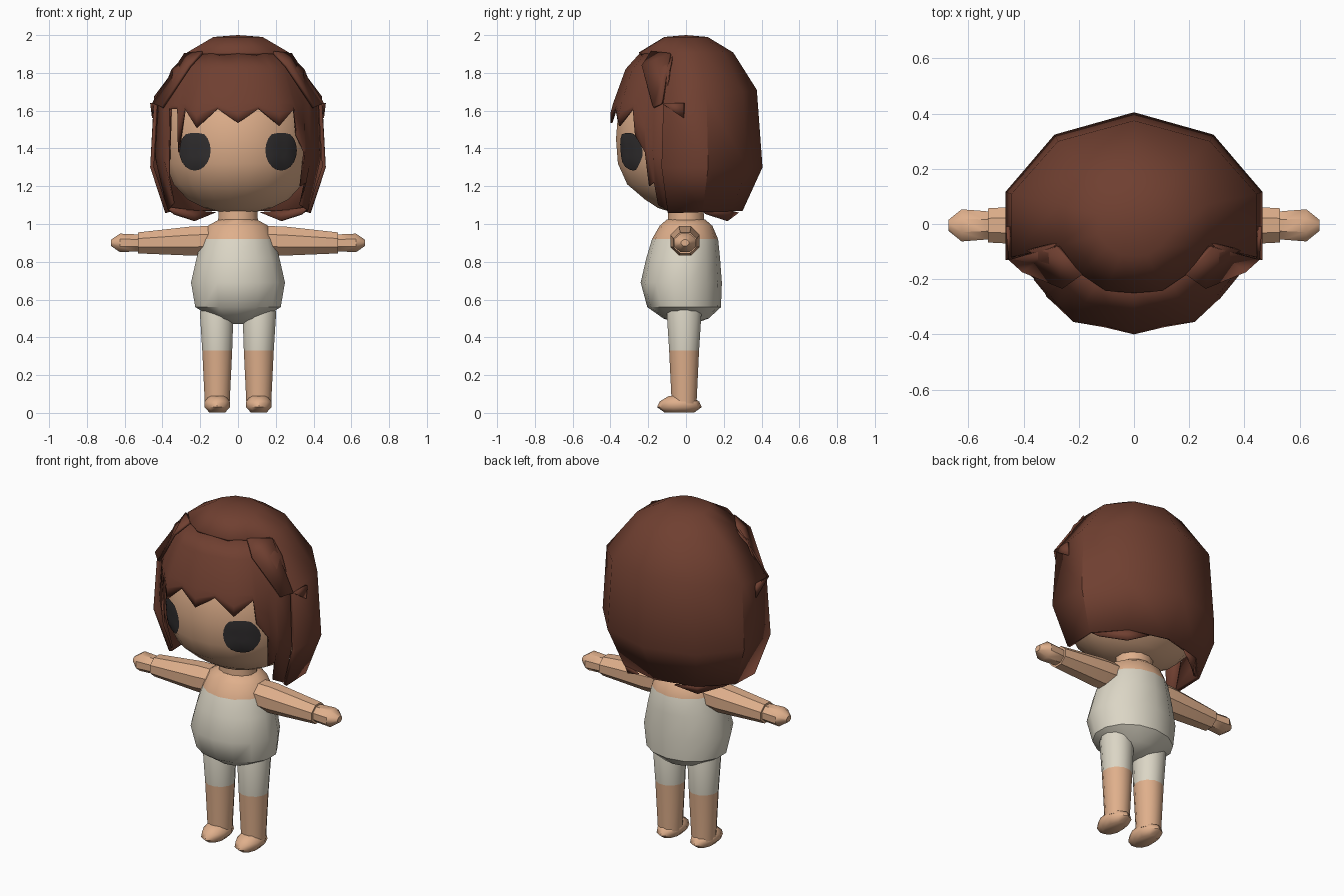
import bpy, bmesh, math
from mathutils import Vector
from mathutils.bvhtree import BVHTree

if "Cube" in bpy.data.objects:
    bpy.data.objects.remove(bpy.data.objects["Cube"])


def material(name, rgb):
    m = bpy.data.materials.new(name)
    m.diffuse_color = (*rgb, 1)
    m.use_nodes = True
    m.node_tree.nodes["Principled BSDF"].inputs["Base Color"].default_value = m.diffuse_color
    return m


SKIN = material("skin", (0.74, 0.43, 0.26))
HAIR = material("brown hair", (0.16, 0.05, 0.03))
CREAM = material("cream cloth", (0.71, 0.67, 0.56))
DARK = material("dark eye", (0.032, 0.029, 0.030))


def make(name, verts, faces, mats, rule=None, thick=0, angle=40):
    """Object with outward normals, rule-based colours and smooth shading."""
    bm = bmesh.new()
    vs = [bm.verts.new(v) for v in verts]
    for f in faces:
        bm.faces.new([vs[i] for i in f])
    bmesh.ops.remove_doubles(bm, verts=bm.verts, dist=1e-5)
    bmesh.ops.recalc_face_normals(bm, faces=bm.faces)
    bm.normal_update()
    # pick the outward side, measured from the body axis
    ref = Vector((0, 0, 1.45)) if thick else sum((v.co for v in bm.verts), Vector()) / len(bm.verts)
    if sum(f.normal.dot(f.calc_center_median() - ref) * f.calc_area() for f in bm.faces) < 0:
        bmesh.ops.reverse_faces(bm, faces=bm.faces)
    for f in bm.faces:
        if rule:
            f.material_index = rule(f.calc_center_median())
    me = bpy.data.meshes.new(name)
    bm.to_mesh(me)
    bm.free()
    for m in mats:
        me.materials.append(m)
    ob = bpy.data.objects.new(name, me)
    bpy.context.collection.objects.link(ob)
    if thick:
        s = ob.modifiers.new("thickness", 'SOLIDIFY')
        s.thickness, s.offset = thick, -1
    bpy.context.view_layer.objects.active = ob
    ob.select_set(True)
    bpy.ops.object.shade_smooth_by_angle(angle=math.radians(angle))
    ob.select_set(False)
    return ob


def loft(name, rings, n, mats, rule=None, along_x=0, angle=40):
    """Capped tube of ellipses (cx, cy, z, rx, ry); along_x = +-1 lays it sideways."""
    verts, faces = [], []
    for cx, cy, z, rx, ry in rings:
        for k in range(n):
            a = 2 * math.pi * (k + 0.5) / n
            p = (cx + rx * math.cos(a), cy + ry * math.sin(a), z)
            verts.append((along_x * p[2], p[1], p[0]) if along_x else p)
    for r in range(len(rings) - 1):
        for k in range(n):
            j = (k + 1) % n
            faces.append((r * n + k, r * n + j, r * n + n + j, r * n + n + k))
    faces += [tuple(range(n)), tuple(range(len(verts) - n, len(verts)))]
    return make(name, verts, faces, mats, rule, 0, angle)


def interp(x, table):
    """Linear interpolation in a table sorted by x."""
    for (x0, y0), (x1, y1) in zip(table, table[1:]):
        if x <= x1:
            t = max(0, (x - x0) / (x1 - x0))
            return y0 + t * (y1 - y0)
    return table[-1][1]


# Head and neck
head = loft("head", [(0, 0, z, rx, ry) for z, rx, ry in (
    (1.06, .08, .07), (1.085, .18, .15), (1.13, .27, .22), (1.21, .345, .315),
    (1.32, .39, .365), (1.45, .40, .375), (1.58, .39, .365), (1.70, .35, .315),
    (1.82, .23, .215), (1.89, .08, .08))], 20, [SKIN])
loft("neck", [(0, 0, .98, .11, .10), (0, 0, 1.12, .105, .095)], 12, [SKIN])

# Torso: bare shoulders above a cream suit
loft("torso", [(0, cy, z, rx, ry) for z, cy, rx, ry in (
    (.47, 0, .04, .04), (.50, 0, .13, .12), (.56, -.01, .232, .195), (.69, -.025, .255, .215),
    (.82, -.015, .225, .195), (.92, -.005, .195, .175), (.99, 0, .165, .14),
    (1.025, 0, .10, .10))], 14, [CREAM, SKIN], lambda c: int(c.z > .92))

for s, side in ((1, "left"), (-1, "right")):
    # Arms and hands lie along x
    loft(side + "_arm", [(.915, -.005, .12, .08, .08), (.91, -.005, .24, .084, .084),
                         (.90, -.005, .53, .060, .067)], 8, [SKIN], along_x=s)
    loft(side + "_hand", [(.90, -.005, .50, .045, .05), (.90, -.005, .54, .049, .056),
                          (.90, -.005, .625, .053, .063), (.90, -.005, .672, .018, .022)],
         8, [SKIN], along_x=s)
    # Legs: cream shorts down to the knee
    loft(side + "_leg", [(s * .11, -.01, .05, .068, .068), (s * .11, -.01, .33, .082, .082),
                         (s * .113, -.01, .53, .092, .095), (s * .113, -.01, .58, .08, .08)],
         12, [SKIN, CREAM], lambda c: int(c.z > .33))
    loft(side + "_foot", [(s * .11, -.035, z, rx, ry) for z, rx, ry in (
        (.003, .045, .08), (.03, .070, .118), (.06, .070, .105), (.09, .045, .055))],
         10, [SKIN], angle=50)

# Eyes: thin oval plates laid on the face
bm = bmesh.new()
bm.from_mesh(head.data)
tree = BVHTree.FromBMesh(bm)
bm.free()


def on_face(x, z):
    hit = tree.ray_cast(Vector((x, -2, z)), Vector((0, 1, 0)))
    return hit[0] + hit[1] * 0.006


for s, side in ((1, "left"), (-1, "right")):
    n, verts, faces = 20, [on_face(s * .225, 1.385)], []
    for r in (.35, .7, 1):
        for k in range(n):
            a = 2 * math.pi * k / n
            dz = min(.105 * math.sin(a), .09)
            verts.append(on_face(s * .225 + .082 * r * math.cos(a), 1.39 + dz * r))
    for k in range(n):
        j = (k + 1) % n
        faces.append((0, 1 + k, 1 + j))
        for o in (1, 1 + n):
            faces.append((o + k, o + j, o + n + j, o + n + k))
    eye = make(side + "_eye", verts, faces, [DARK])
    if eye.data.polygons[0].normal.y > 0:
        eye.data.flip_normals()

# Hair cap: twelve-sided dome, open at the front below the crown
plan = [(0, -1), (.38, -.97), (.72, -.72), (1, -.32), (1, .29), (.62, .80), (0, 1)]
plan += [(-x, y) for x, y in plan[-2:0:-1]]
rows = [(1.99, .13, .115, 0), (1.908, .27, .25, 0), (1.66, .445, .375, .05),
        (1.30, .465, .405, 0), (1.06, .385, .30, .01)]
verts = [(0, 0, 2.0)]
for z, rx, ry, tilt in rows:
    verts += [(px * rx, py * ry, z + tilt * py) for px, py in plan]
faces = []
for k in range(12):
    j = (k + 1) % 12
    faces.append((0, 1 + k, 1 + j))
    for r in range(4):
        if r == 0 or 3 <= k < 9:
            a = 1 + r * 12
            faces.append((a + k, a + j, a + 12 + j, a + 12 + k))
make("hair_cap", verts, faces, [HAIR], thick=.02, angle=35)

# Fringe with zigzag hem, running into longer locks beside the face
depth = [(0, -.40), (.22, -.355), (.30, -.285), (.37, -.20), (.44, -.11)]
scale = [(1.10, .85), (1.30, 1), (1.60, 1), (1.82, .80), (1.905, .61)]
left = [(.11, 1.61), (.22, 1.52), (.30, 1.61), (.312, 1.47), (.355, 1.38),
        (.36, 1.20), (.385, 1.22), (.39, 1.10), (.44, 1.07)]
right = [(-.11, 1.61), (-.22, 1.51), (-.285, 1.61), (-.318, 1.38), (-.325, 1.61),
         (-.365, 1.61), (-.385, 1.25), (-.40, 1.11), (-.44, 1.07)]
columns = right[::-1] + [(0, 1.535)] + left
verts, faces = [], []
for x, hem in columns:
    y = interp(abs(x), depth)
    for z in (1.905, 1.82, 1.64, .5 * (1.64 + hem), hem):
        f = interp(z, scale)
        verts.append((x * f, y * f, z))
for c in range(len(columns) - 1):
    for r in range(4):
        a = c * 5 + r
        faces.append((a, a + 1, a + 6, a + 5))
make("fringe", verts, faces, [HAIR], thick=.01, angle=35)

for s, side in ((1, "left"), (-1, "right")):
    # Raised clump at the temple, ending in a small backward spike
    pts = [(.19, -.185, 1.915), (.285, -.085, 1.905), (.455, -.13, 1.64),
           (.405, -.175, 1.62), (.26, -.235, 1.84), (.465, -.01, 1.64), (.455, -.01, 1.56)]
    make(side + "_temple_clump", [(s * x, y, z) for x, y, z in pts],
         [(0, 1, 4), (1, 2, 3, 4), (2, 5, 6)], [HAIR], thick=.015, angle=20)
    # Pointed tuft curling under the nape
    pts = [(.385, .06, 1.09), (.24, .235, 1.07), (.12, .28, 1.06), (.23, .22, 1.015), (.34, .11, 1.05)]
    make(side + "_nape_tuft", [(s * x, y, z) for x, y, z in pts],
         [(0, 1, 3, 4), (1, 2, 3)], [HAIR], thick=.01, angle=20)
